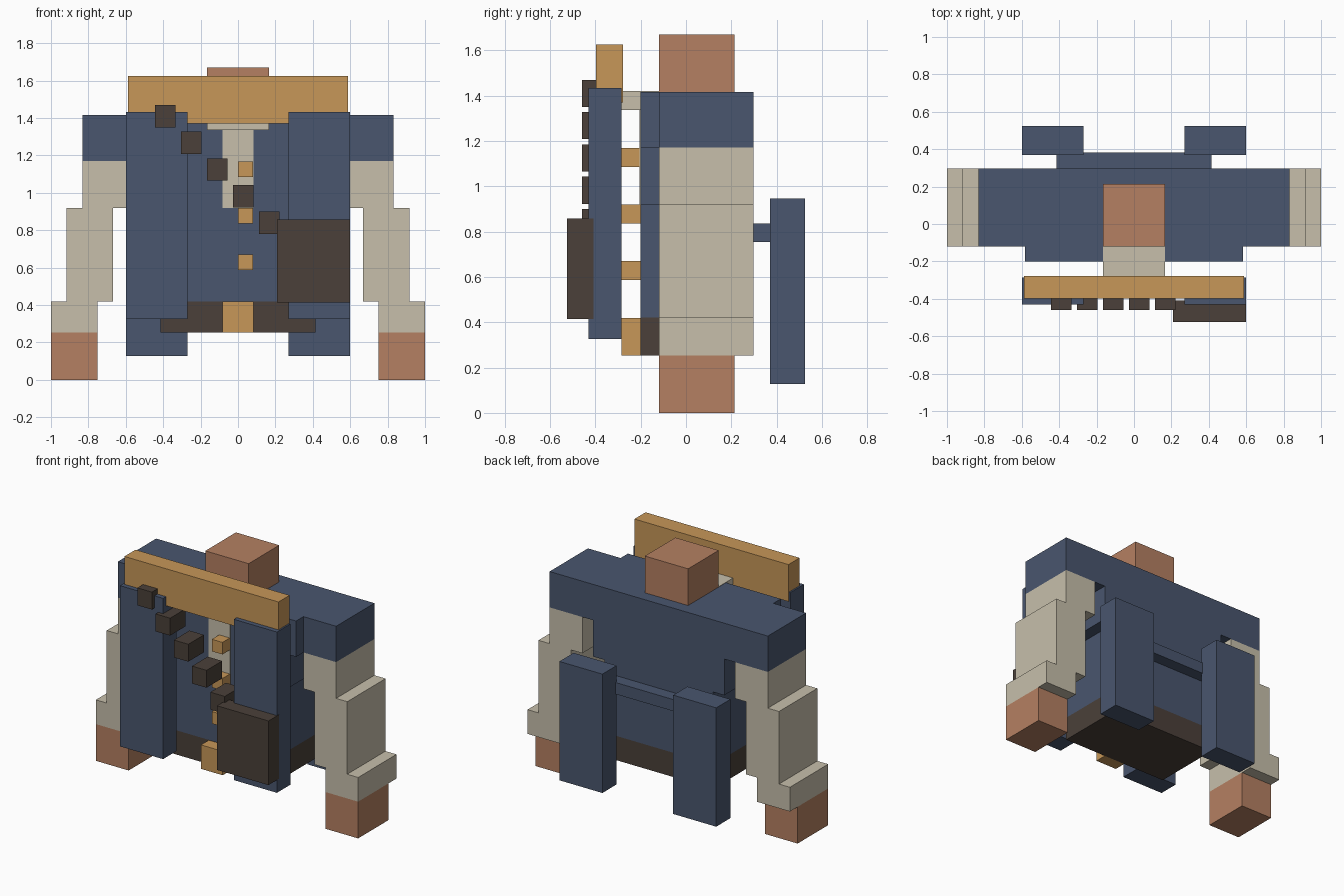
import bpy
import bmesh
from mathutils import Vector

old = bpy.data.objects.get("Cube")
if old:
    bpy.data.objects.remove(old, do_unlink=True)


def material(name, rgb):
    mat = bpy.data.materials.new(name)
    mat.use_nodes = True
    mat.diffuse_color = (*rgb, 1)
    bsdf = next(n for n in mat.node_tree.nodes if n.type == "BSDF_PRINCIPLED")
    bsdf.inputs["Base Color"].default_value = (*rgb, 1)
    return mat


blue = material("coat blue", (0.067, 0.093, 0.156))
skin = material("terracotta skin", (0.46, 0.216, 0.122))
cream = material("shirt cream", (0.571, 0.521, 0.407))
gold = material("trim gold", (0.571, 0.309, 0.098))
leather = material("dark leather", (0.069, 0.051, 0.041))


def box(name, mat, xs, ys, zs):
    """Axis-aligned block given by its extent on each axis."""
    low, high = (Vector(c) for c in zip(xs, ys, zs))
    bm = bmesh.new()
    bmesh.ops.create_cube(bm, size=1)
    bmesh.ops.scale(bm, vec=high - low, verts=bm.verts)
    bmesh.ops.translate(bm, vec=(low + high) / 2, verts=bm.verts)
    mesh = bpy.data.meshes.new(name)
    bm.to_mesh(mesh)
    bm.free()
    mesh.materials.append(mat)
    obj = bpy.data.objects.new(name, mesh)
    bpy.context.collection.objects.link(obj)
    return obj


def centred(name, mat, half, ys, zs):
    return box(name, mat, (-half, half), ys, zs)


def pair(name, mat, xs, ys, zs):
    box("left_" + name, mat, xs, ys, zs)
    box("right_" + name, mat, (-xs[1], -xs[0]), ys, zs)


# Torso steps in towards the waist
body = (-0.2, 0.297)
centred("chest", blue, 0.583, body, (1.17, 1.417))
centred("ribs", blue, 0.5, body, (0.92, 1.17))
centred("waist", blue, 0.415, body, (0.42, 0.92))
centred("belt", leather, 0.415, body, (0.253, 0.42))
centred("neck", skin, 0.165, (-0.12, 0.213), (1.4, 1.67))

# Arms step outwards towards the hands
arm = (-0.12, 0.297)
pair("shoulder", blue, (0.583, 0.832), arm, (1.17, 1.417))
pair("upper_sleeve", cream, (0.583, 0.832), arm, (0.92, 1.17))
pair("middle_sleeve", cream, (0.667, 0.917), arm, (0.42, 0.92))
pair("cuff", cream, (0.75, 1.0), arm, (0.253, 0.42))
pair("hand", skin, (0.75, 1.0), (-0.12, 0.213), (0, 0.253))

# Shirt front, collar, buckle and buttons
centred("shirt_front", cream, 0.083, (-0.205, -0.198), (0.92, 1.35))
centred("collar", cream, 0.165, (-0.285, -0.118), (1.337, 1.42))
centred("buckle", gold, 0.083, (-0.285, -0.2), (0.253, 0.418))
for i in range(3):
    z = 0.587 + i * 0.249
    box(f"button_{i + 1}", gold, (0, 0.081), (-0.285, -0.2), (z, z + 0.083))

# Hanging coat panels and tails
pair("coat_panel", blue, (0.27, 0.598), (-0.43, -0.285), (0.325, 1.433))
pair("coat_tail", blue, (0.27, 0.598), (0.37, 0.525), (0.128, 0.947))
centred("tail_strap", blue, 0.415, (0.29, 0.382), (0.755, 0.835))
centred("neck_bar", gold, 0.587, (-0.398, -0.277), (1.37, 1.625))

# Diagonal strap of blocks leading to the bag
for i in range(5):
    x, z = -0.39 + i * 0.139, 1.41 - i * 0.1425
    box(f"strap_block_{i + 1}", leather, (x - 0.055, x + 0.055),
        (-0.46, -0.29), (z - 0.06, z + 0.06))
box("bag", leather, (0.208, 0.6), (-0.525, -0.408), (0.415, 0.857))
